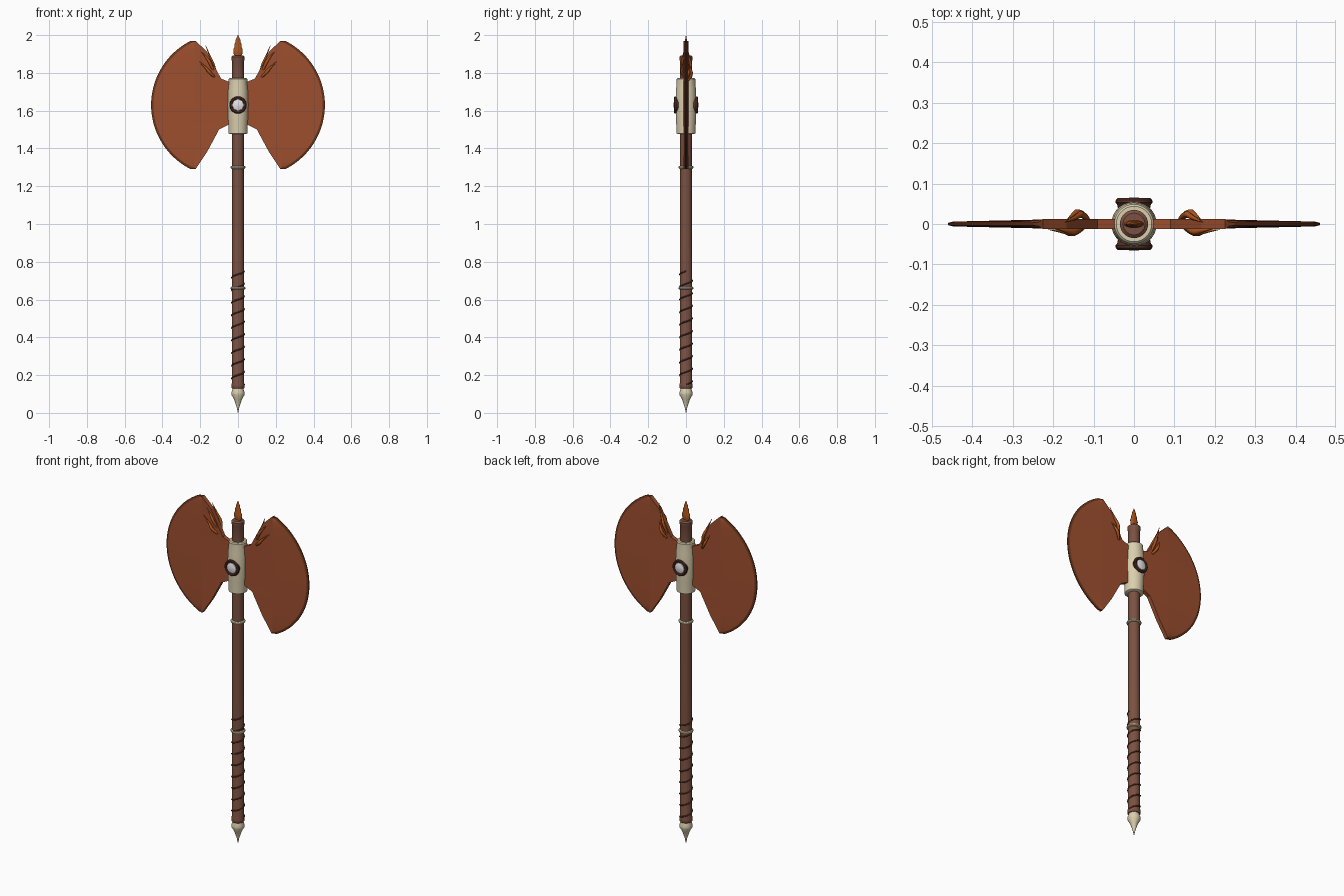
import bpy, bmesh, math
from mathutils import Matrix, Vector

cube = bpy.data.objects.get("Cube")
if cube:
    bpy.data.objects.remove(cube)


def material(name, rgb):
    m = bpy.data.materials.new(name)
    m.use_nodes = True
    m.diffuse_color = (*rgb, 1)
    m.node_tree.nodes["Principled BSDF"].inputs["Base Color"].default_value = (*rgb, 1)
    return m


wood = material("brown_wood", (0.20, 0.082, 0.052))
dark = material("dark_leather", (0.085, 0.03, 0.018))
bone = material("cream_bone", (0.70, 0.62, 0.42))
copper = material("copper_blade", (0.34, 0.078, 0.028))
rust = material("dark_rust_edge", (0.15, 0.035, 0.01))
orange = material("burnt_orange", (0.42, 0.09, 0.012))
pearl = material("pale_pearl", (0.78, 0.78, 0.80))


def finish(name, bm, mats, smooth=True):
    bmesh.ops.recalc_face_normals(bm, faces=bm.faces)
    me = bpy.data.meshes.new(name)
    bm.to_mesh(me)
    bm.free()
    for m in mats:
        me.materials.append(m)
    ob = bpy.data.objects.new(name, me)
    bpy.context.collection.objects.link(ob)
    if smooth:
        bpy.ops.object.select_all(action="DESELECT")
        ob.select_set(True)
        bpy.context.view_layer.objects.active = ob
        bpy.ops.object.shade_smooth_by_angle(angle=math.radians(35))
    return ob


def lathe(name, profile, mat, sides=28, matrix=Matrix()):
    """Turn a (radius, height) profile about z, cap it, then place it."""
    bm = bmesh.new()
    rings = [[bm.verts.new((r * math.cos(k * math.tau / sides),
                            r * math.sin(k * math.tau / sides), z))
              for k in range(sides)] for r, z in profile]
    for a, b in zip(rings, rings[1:]):
        for k in range(sides):
            n = (k + 1) % sides
            bm.faces.new((a[k], a[n], b[n], b[k]))
    bm.faces.new(rings[0])
    bm.faces.new(rings[-1])
    bm.transform(matrix)
    return finish(name, bm, [mat])


def tube(name, points, radius, mat, taper=None, kind="POLY"):
    """Sweep a round section along points, with an optional radius factor each."""
    cu = bpy.data.curves.new(name, "CURVE")
    cu.dimensions = "3D"
    cu.bevel_depth = radius
    cu.bevel_resolution = 1
    cu.use_fill_caps = True
    sp = cu.splines.new(kind)
    sp.points.add(len(points) - 1)
    for i, p in enumerate(points):
        sp.points[i].co = (*p, 1)
        sp.points[i].radius = taper[i] if taper else 1
    if kind == "NURBS":
        sp.use_endpoint_u = True
        sp.order_u = 3
        sp.resolution_u = 6
    cu.materials.append(mat)
    ob = bpy.data.objects.new(name, cu)
    bpy.context.collection.objects.link(ob)
    bpy.ops.object.select_all(action="DESELECT")
    ob.select_set(True)
    bpy.context.view_layer.objects.active = ob
    bpy.ops.object.convert(target="MESH")


# Shaft, pommel spike and head collar
lathe("shaft", [(0.032, 0.13), (0.035, 0.135), (0.035, 0.15), (0.032, 0.16), (0.033, 0.75),
                (0.031, 1.0), (0.031, 1.48), (0.032, 1.77), (0.031, 1.86), (0.035, 1.87),
                (0.035, 1.885), (0.027, 1.892)], wood)
lathe("pommel_spike", [(0.001, 0.0), (0.007, 0.03), (0.02, 0.07), (0.034, 0.095),
                       (0.035, 0.108), (0.027, 0.132)], bone)
lathe("head_collar", [(0.045, 1.477), (0.05, 1.48), (0.05, 1.50), (0.053, 1.55), (0.056, 1.63),
                      (0.053, 1.71), (0.049, 1.75), (0.049, 1.768), (0.044, 1.773)], bone)

# Narrow bands around the shaft
for name, z in (("lower_band", 0.66), ("upper_band", 1.30)):
    lathe(name, [(0.033, z - 0.008), (0.038, z - 0.005), (0.040, z),
                 (0.038, z + 0.005), (0.033, z + 0.008)], bone)

# Spiral grip wrap
steps, turns, low, high = 216, 9, 0.15, 0.75
helix = []
for i in range(steps + 1):
    a = turns * math.tau * i / steps
    helix.append((0.0325 * math.cos(a), 0.0325 * math.sin(a), low + (high - low) * i / steps))
tube("grip_wrap", helix, 0.0042, dark)

# Round pearl settings on both faces of the collar
for name, s in (("front", 1), ("back", -1)):
    place = Matrix.Translation((0, 0, 1.63)) @ Matrix.Rotation(s * math.pi / 2, 4, "X")
    lathe(name + "_pearl_setting", [(0.038, 0.03), (0.042, 0.049), (0.046, 0.053), (0.045, 0.060),
                                    (0.040, 0.064), (0.033, 0.062), (0.031, 0.058)],
          dark, matrix=place)
    lathe(name + "_pearl", [(0.031, 0.055), (0.029, 0.061), (0.020, 0.064), (0.004, 0.066)],
          pearl, matrix=place)

# Blades: horizontal rows between the inner outline and the cutting arc
MID, ARC_X, ARC_R = 1.63, 0.08, 0.38
inner = [(1.29, 0.225), (1.385, 0.162), (1.50, 0.10), (1.53, 0.04), (1.75, 0.04),
         (1.77, 0.09), (1.84, 0.127), (1.915, 0.167), (1.97, 0.225)]


def inner_x(z):
    for (z0, x0), (z1, x1) in zip(inner, inner[1:]):
        if z <= z1:
            return x0 + (x1 - x0) * (z - z0) / (z1 - z0)
    return inner[-1][1]


def blade(name, side):
    bm = bmesh.new()
    zs = {round(MID + 0.34 * math.sin(math.pi / 2 * (i / 24 - 1)), 4) for i in range(49)}
    zs = sorted(zs | {z for z, _ in inner})
    rows = []
    for z in zs:
        d = z - MID
        x0 = inner_x(z)
        x3 = ARC_X + math.sqrt(ARC_R ** 2 - d * d)
        x2 = max(ARC_X + math.sqrt((ARC_R - 0.012) ** 2 - d * d), x0 + 0.008)
        x1 = min(max(0.23, x0 + 0.003), x2 - 0.002)
        row = []
        for x, half in ((x0, 0.012), (x1, 0.011), (x2, 0.006), (x3, 0.003)):
            row.append([bm.verts.new((side * x, y, z)) for y in (-half, half)])
        rows.append(row)
    for a, b in zip(rows, rows[1:]):
        for c in range(3):
            for f in (0, 1):
                face = bm.faces.new((a[c][f], a[c + 1][f], b[c + 1][f], b[c][f]))
                face.material_index = int(c == 2)
        for c in (0, 3):
            face = bm.faces.new((a[c][0], a[c][1], b[c][1], b[c][0]))
            face.material_index = int(c == 3)
    for row in (rows[0], rows[-1]):
        for c in range(3):
            face = bm.faces.new((row[c][0], row[c + 1][0], row[c + 1][1], row[c][1]))
            face.material_index = 1
    finish(name, bm, [copper, rust], smooth=False)


# Curled flames licking along the upper inner edge of each blade
flames = [
    [(0.11, 0.0, 1.765), (0.125, 0.030, 1.83), (0.145, 0.015, 1.88), (0.172, 0.004, 1.945)],
    [(0.12, -0.004, 1.775), (0.15, -0.026, 1.80), (0.17, -0.018, 1.83), (0.212, -0.014, 1.865)],
    [(0.115, 0.012, 1.76), (0.135, 0.032, 1.79), (0.15, 0.024, 1.82), (0.165, 0.012, 1.85)],
    [(0.125, -0.002, 1.80), (0.145, -0.022, 1.85), (0.165, -0.016, 1.88), (0.195, -0.012, 1.915)],
]
for label, side in (("left", 1), ("right", -1)):
    blade(label + "_blade", side)
    for i, path in enumerate(flames):
        tube(f"{label}_flame_{i + 1}", [(side * x, y, z) for x, y, z in path], 0.009, orange,
             taper=[0.6, 1.1, 0.7, 0.08], kind="NURBS")

# Flattened flame finial
lathe("flame_finial", [(0.016, 1.885), (0.024, 1.905), (0.025, 1.925), (0.018, 1.938),
                       (0.020, 1.95), (0.012, 1.966), (0.012, 1.976), (0.001, 2.0)],
      orange, sides=16, matrix=Matrix.Diagonal((1, 0.4, 1, 1)))
